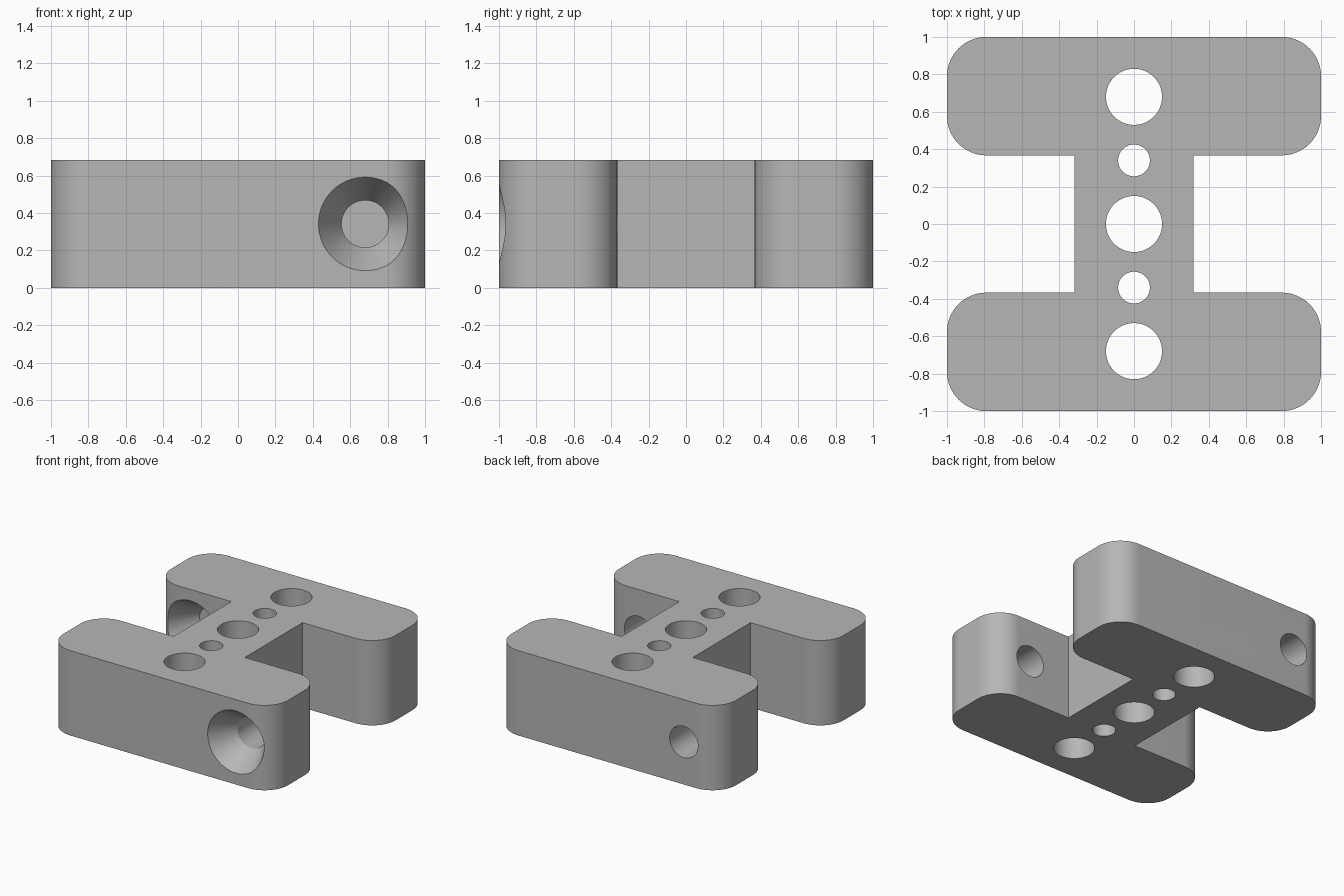
import bpy
import bmesh
from math import pi, cos, sin, radians

cube = bpy.data.objects.get("Cube")
if cube:
    bpy.data.objects.remove(cube, do_unlink=True)

HEIGHT = 0.683
INNER = 0.367      # inner face of each bar
WEB = 0.317        # half width of the connecting web
CORNER = 0.21      # rounded bar ends
BOLT_X = 0.68
BOLT_R = 0.126
SINK_R = 0.25
SINK_DEPTH = 0.2

grey = bpy.data.materials.new("plain_grey")
grey.use_nodes = True
colour = (0.47, 0.47, 0.47, 1)
grey.diffuse_color = colour
grey.node_tree.nodes["Principled BSDF"].inputs["Base Color"].default_value = colour


def arc(cx, cy, start):
    """Quarter circle, counter-clockwise from the start angle."""
    steps = 16
    return [(cx + CORNER * cos(start + pi / 2 * i / steps),
             cy + CORNER * sin(start + pi / 2 * i / steps))
            for i in range(steps + 1)]


# Half outline on the +x side, from front to back; the rest is its half turn
end = 1 - CORNER
half = (arc(end, -end, -pi / 2) + arc(end, -INNER - CORNER, 0)
        + [(WEB, -INNER), (WEB, INNER)]
        + arc(end, INNER + CORNER, -pi / 2) + arc(end, end, 0))
outline = half + [(-x, -y) for x, y in half]

# Solid H-shaped block
bm = bmesh.new()
base = bm.faces.new([bm.verts.new((x, y, 0)) for x, y in outline])
top = bmesh.ops.extrude_face_region(bm, geom=[base])
bmesh.ops.translate(bm, vec=(0, 0, HEIGHT),
                    verts=[v for v in top["geom"] if isinstance(v, bmesh.types.BMVert)])
bmesh.ops.recalc_face_normals(bm, faces=bm.faces)
mesh = bpy.data.meshes.new("h_block")
bm.to_mesh(mesh)
bm.free()
mesh.materials.append(grey)
block = bpy.data.objects.new("h_block", mesh)
bpy.context.collection.objects.link(block)


def cut(location, r1, r2, depth, along_y=False):
    """Bore a round or tapered hole; r1 is at the bottom or front end."""
    bpy.ops.mesh.primitive_cone_add(
        vertices=64, radius1=r1, radius2=r2, depth=depth, location=location,
        rotation=(-pi / 2 if along_y else 0, 0, 0))
    cutter = bpy.context.object
    cutter.name = "hole_cutter"
    cutter.hide_render = True
    cutter.data.materials.append(grey)
    mod = block.modifiers.new("hole", "BOOLEAN")
    mod.operation = "DIFFERENCE"
    mod.solver = "EXACT"
    mod.object = cutter
    bpy.ops.object.select_all(action="DESELECT")
    block.select_set(True)
    bpy.context.view_layer.objects.active = block
    bpy.ops.object.modifier_apply(modifier=mod.name)
    bpy.data.objects.remove(cutter, do_unlink=True)


# Row of vertical holes down the middle
for y, r in ((-0.68, 0.15), (-0.34, 0.085), (0, 0.15), (0.34, 0.085), (0.68, 0.15)):
    cut((0, y, HEIGHT / 2), r, r, HEIGHT + 0.2)

# Countersunk bolt holes, one through each bar, both opening to the front
slope = (SINK_R - BOLT_R) / SINK_DEPTH
extra = 0.05
sink_length = SINK_DEPTH + 2 * extra
for x, face_y in ((BOLT_X, -1), (-BOLT_X, INNER)):
    bar_mid = face_y + (1 - INNER) / 2
    cut((x, bar_mid, HEIGHT / 2), BOLT_R, BOLT_R, 1 - INNER + 0.1, True)
    cut((x, face_y + SINK_DEPTH / 2, HEIGHT / 2), SINK_R + slope * extra,
        BOLT_R - slope * extra, sink_length, True)

# Smooth curved walls, keep the rims sharp
bpy.ops.object.shade_smooth_by_angle(angle=radians(25))
